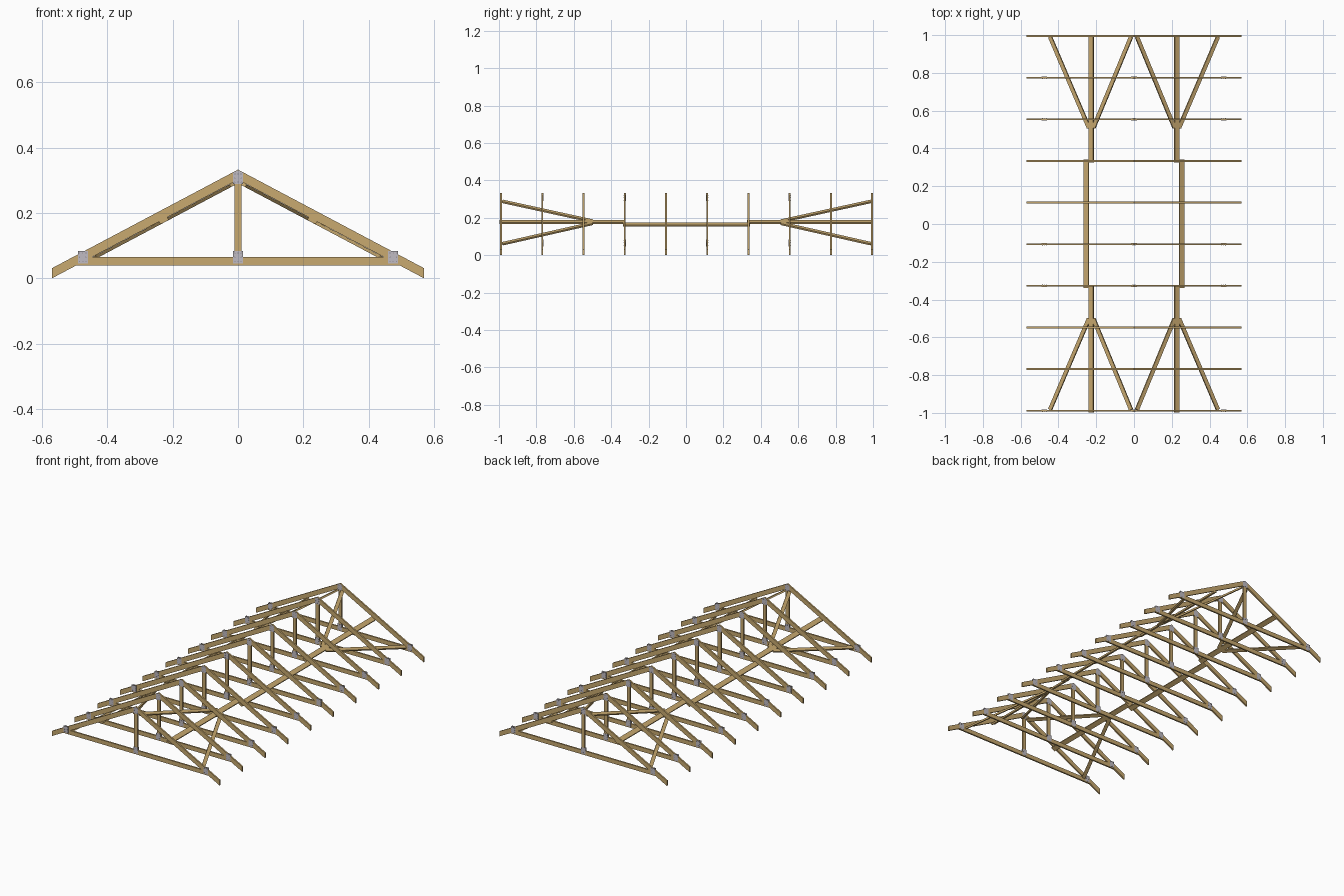
import bpy, bmesh, math
from mathutils import Vector

if "Cube" in bpy.data.objects:
    bpy.data.objects.remove(bpy.data.objects["Cube"])

def mat(name, c):
    m = bpy.data.materials.new(name)
    m.diffuse_color = (*c, 1)
    m.use_nodes = True
    m.node_tree.nodes["Principled BSDF"].inputs["Base Color"].default_value = m.diffuse_color
    return m

WOOD = mat("pine wood", (0.58, 0.40, 0.16))
STEEL = mat("galvanised plate", (0.53, 0.50, 0.54))
NAIL = mat("dark nail", (0.17, 0.16, 0.20))

def extrude(bm, pts, offset):
    """Closed prism from a polygon of 3D points, pushed along offset."""
    a = [bm.verts.new(p) for p in pts]
    b = [bm.verts.new(Vector(p) + Vector(offset)) for p in pts]
    bm.faces.new(a)
    bm.faces.new(b[::-1])
    n = len(a)
    for i in range(n):
        bm.faces.new((a[i], b[i], b[(i + 1) % n], a[(i + 1) % n]))

def finish(bm, name, material):
    bmesh.ops.recalc_face_normals(bm, faces=bm.faces)
    me = bpy.data.meshes.new(name)
    bm.to_mesh(me)
    bm.free()
    me.materials.append(material)
    ob = bpy.data.objects.new(name, me)
    bpy.context.collection.objects.link(ob)
    return ob

# shared sizes
T = 0.0095                      # timber thickness
PEAK, DROP, EAVE = 0.333, 0.031, 0.57
S = (PEAK - DROP) / EAVE        # roof slope
UNDER = PEAK - DROP             # chord underside at the ridge
under = lambda x: UNDER - S * x

def prism(bm, pts, y0, y1):
    extrude(bm, [(x, y0, z) for x, z in pts], (0, y1 - y0, 0))

def rect(x, z, hx, hz):
    return [(x - hx, z - hz), (x + hx, z - hz), (x + hx, z + hz), (x - hx, z + hz)]

# truss frame meshes, built once and repeated
def build_truss():
    chords = bmesh.new()
    for s in (1, -1):
        prism(chords, [(0, PEAK), (s * EAVE, DROP), (s * EAVE, 0), (0, UNDER)], -T / 2, T / 2)
    top = finish(chords, "top_chords", WOOD)

    b = bmesh.new()
    zl, zh = 0.04, 0.066
    xl, xh = (UNDER - zl) / S, (UNDER - zh) / S
    prism(b, [(-xl, zl), (xl, zl), (xh, zh), (-xh, zh)], -T / 2, T / 2)
    tie = finish(b, "bottom_chord", WOOD)

    b = bmesh.new()
    w = 0.0108
    prism(b, [(-w, zh), (w, zh), (w, under(w)), (0, UNDER), (-w, under(w))], -T / 2, T / 2)
    post = finish(b, "king_post", WOOD)

    # nail plates on both faces, with rows of nails
    plates, nails = bmesh.new(), bmesh.new()
    p, q = 0.0006, 0.0010
    joints = [(0, 0.065), (0.475, 0.065), (-0.475, 0.065), (0, 0.309)]
    for s in (1, -1):
        y = s * T / 2
        for x, z in joints:
            shape = rect(x, z, 0.0155, 0.0195)
            if z > 0.2:
                shape = [(-0.0155, 0.289), (0.0155, 0.289), (0.0155, 0.323), (0, 0.331), (-0.0155, 0.323)]
            prism(plates, shape, y, y + s * p)
            for i in (-1, 0, 1):
                for j in (-1, 0, 1):
                    cx, cz = x + i * 0.0095, z + j * 0.0125 - (0.002 if z > 0.2 else 0)
                    if i == 0 and j == 0:
                        continue
                    ring = [(cx + 0.0016 * math.cos(k * math.pi / 3),
                             cz + 0.0016 * math.sin(k * math.pi / 3)) for k in range(6)]
                    prism(nails, ring, y + s * p, y + s * q)
    return [top, tie, post, finish(plates, "nail_plates", STEEL), finish(nails, "nails", NAIL)]

parts = build_truss()
for k in range(10):
    y = -0.9885 + k * 0.2204
    for ob in parts:
        o = ob
        if k:
            o = ob.copy()
            bpy.context.collection.objects.link(o)
        o.location.y = y

# boards lying against the underside of the chords
def board(name, side, p, q, width, lift=0.0):
    """Flat board between (x, y) points p and q in the roof plane."""
    k = math.sqrt(1 + S * S)
    a, b = Vector((p[0] * k, p[1])), Vector((q[0] * k, q[1]))
    d = (b - a).normalized() * width / 2
    n = Vector((-d.y, d.x))
    flat = [a + n, a - n, b - n, b + n]
    nx, nz = -S / k, -1 / k
    pts = [(side * (u.x / k + nx * lift), u.y, under(u.x / k) + nz * lift) for u in flat]
    bm = bmesh.new()
    extrude(bm, pts, (side * nx * T, 0, nz * T))
    return finish(bm, name, WOOD)

for side, tag in ((1, "right"), (-1, "left")):
    # lapped longitudinal binder
    X = 0.229
    board("middle_binder_" + tag, side, (X + 0.0255, -0.338), (X + 0.0255, 0.342), 0.029)
    for e in (1, -1):
        end = "back" if e > 0 else "front"
        board(f"{end}_binder_{tag}", side, (X, e * 0.325), (X, e * 0.997), 0.029)
        # diagonal bracing at the gable ends
        c = 0.004
        board(f"{end}_upper_brace_{tag}", side, (X - 0.012, e * 0.505 + c), (0.018, e * 0.987 + c), 0.021, 0.0004)
        board(f"{end}_lower_brace_{tag}", side, (X + 0.012, e * 0.505 + c), (0.447, e * 0.987 + c), 0.021, 0.0004)
